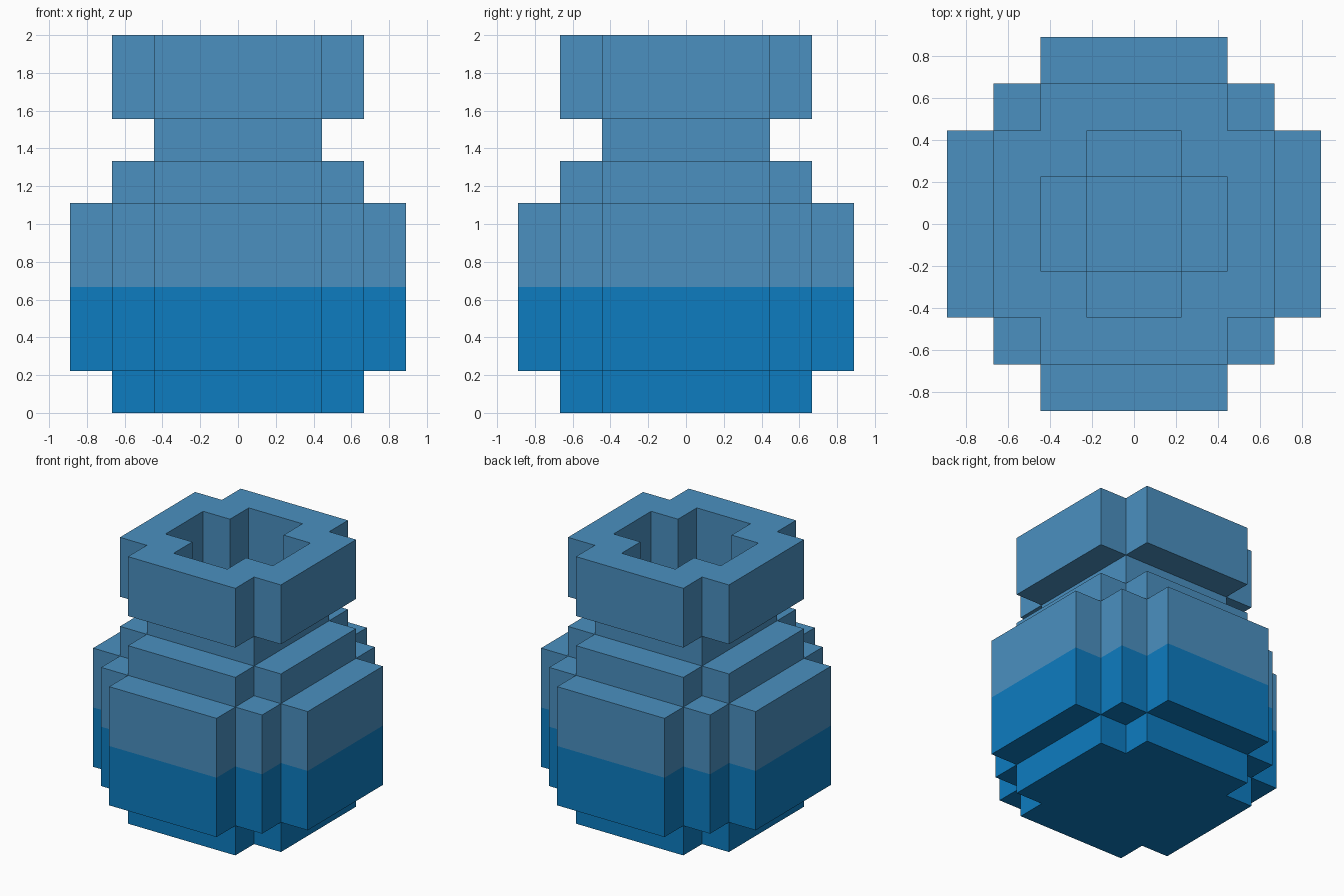
import bpy
import bmesh
from mathutils import Vector

cube = bpy.data.objects.get("Cube")
if cube:
    bpy.data.objects.remove(cube, do_unlink=True)

UNIT = 2 / 9          # edge of one block
LIQUID_LEVEL = 3      # blocks filled with liquid


def make_material(name, color):
    mat = bpy.data.materials.new(name)
    mat.use_nodes = True
    mat.diffuse_color = color
    mat.node_tree.nodes["Principled BSDF"].inputs["Base Color"].default_value = color
    return mat


def cells(*rects):
    """Block columns covered by centred rectangles given as half sizes."""
    return {(x, y) for a, b in rects for x in range(-a, a) for y in range(-b, b)}


# Footprints
small_cross = cells((2, 1), (1, 2))
cross = cells((3, 2), (2, 3))
wide = cells((4, 2), (3, 3), (2, 4))
square = cells((2, 2))
shaft = cells((1, 1))

# Stacked parts: bottom, top, footprint
layers = [
    (0, 1, cross),                  # base
    (1, LIQUID_LEVEL, wide),        # filled body
    (LIQUID_LEVEL, 5, wide - shaft),  # empty body
    (5, 6, cross - shaft),          # shoulder
    (6, 7, square - shaft),         # neck
    (7, 9, cross - small_cross),    # rim
]
blocks = {(x, y, z) for low, high, plan in layers
          for z in range(low, high) for x, y in plan}

# Outer skin of the block stack
bm = bmesh.new()
for block in blocks:
    for axis in range(3):
        for side in (-1, 1):
            step = Vector((0, 0, 0))
            step[axis] = side
            if tuple(int(c) for c in Vector(block) + step) in blocks:
                continue
            u, v = Vector((0, 0, 0)), Vector((0, 0, 0))
            u[(axis + 1) % 3] = 0.5
            v[(axis + 2) % 3] = 0.5 * side
            mid = Vector(block) + Vector((0.5, 0.5, 0.5)) + step / 2
            corners = (mid - u - v, mid + u - v, mid + u + v, mid - u + v)
            face = bm.faces.new([bm.verts.new(p * UNIT) for p in corners])
            face.material_index = 1 if mid.z < LIQUID_LEVEL else 0

# Merge the blocks into large flat faces, keeping the colour line
bmesh.ops.remove_doubles(bm, verts=bm.verts[:], dist=0.001)
bmesh.ops.dissolve_limit(bm, angle_limit=0.01, verts=bm.verts[:],
                         edges=bm.edges[:], delimit={'MATERIAL'})

mesh = bpy.data.meshes.new("bottle")
bm.to_mesh(mesh)
bm.free()
mesh.materials.append(make_material("pale blue glass", (0.069, 0.279, 0.527, 1)))
mesh.materials.append(make_material("deep blue liquid", (0.004, 0.202, 0.527, 1)))
bottle = bpy.data.objects.new("bottle", mesh)
bpy.context.scene.collection.objects.link(bottle)
